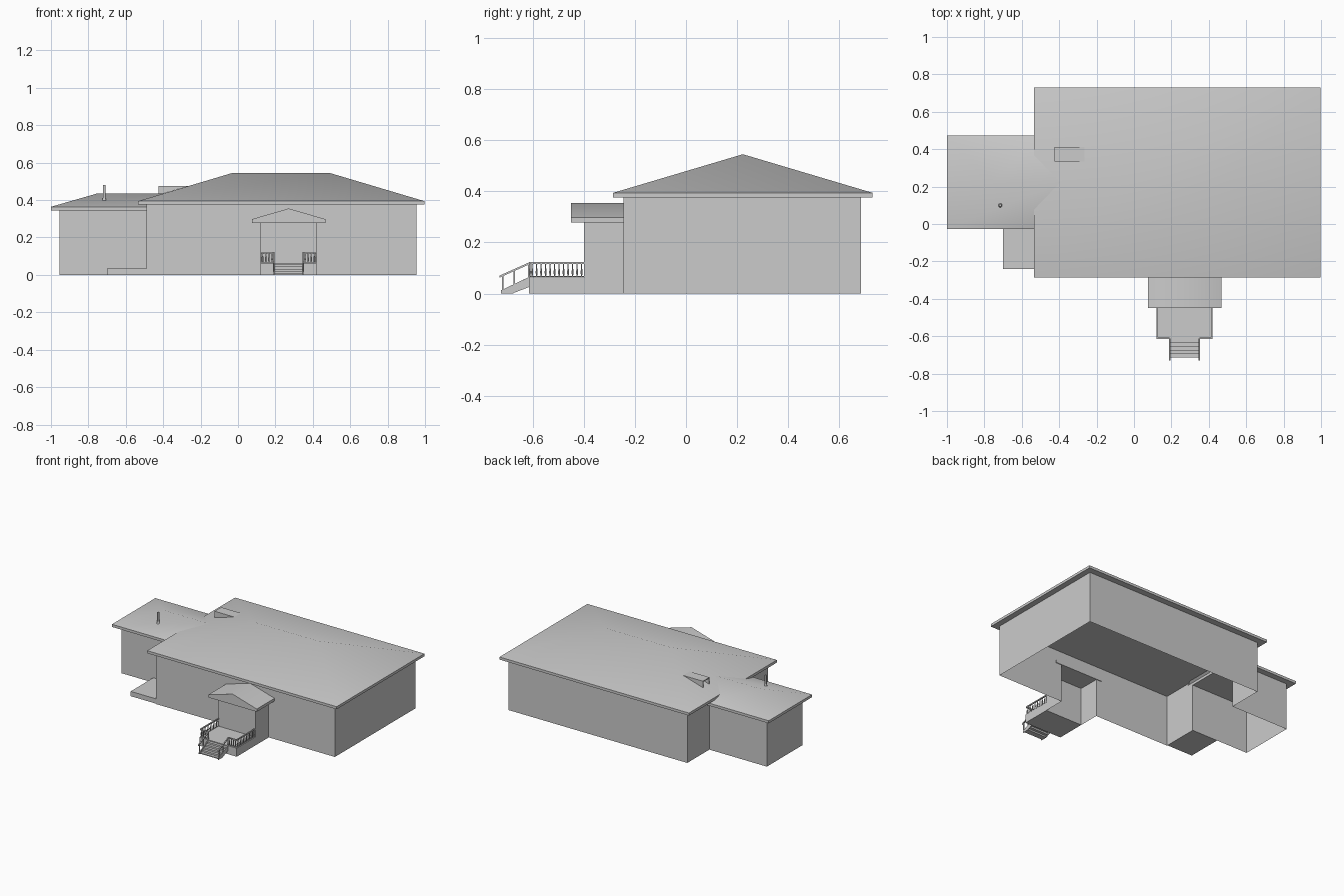
import bpy, bmesh, math
from mathutils import Vector

if "Cube" in bpy.data.objects:
    bpy.data.objects.remove(bpy.data.objects["Cube"], do_unlink=True)

grey = bpy.data.materials.new("plain_grey")
grey.use_nodes = True
grey.diffuse_color = (0.6, 0.6, 0.6, 1)
grey.node_tree.nodes["Principled BSDF"].inputs["Base Color"].default_value = (0.6, 0.6, 0.6, 1)


def finish(name, bm, smooth=None, fix=True):
    if fix:
        bmesh.ops.recalc_face_normals(bm, faces=bm.faces)
    mesh = bpy.data.meshes.new(name)
    bm.to_mesh(mesh)
    bm.free()
    mesh.materials.append(grey)
    ob = bpy.data.objects.new(name, mesh)
    bpy.context.collection.objects.link(ob)
    if smooth:
        bpy.ops.object.select_all(action='DESELECT')
        ob.select_set(True)
        bpy.context.view_layer.objects.active = ob
        bpy.ops.object.shade_smooth_by_angle(angle=math.radians(smooth))
    return ob


def add_box(bm, x0, x1, y0, y1, z0, z1):
    v = [bm.verts.new((x, y, z)) for x in (x0, x1) for y in (y0, y1) for z in (z0, z1)]
    for f in ((0, 1, 3, 2), (4, 6, 7, 5), (0, 4, 5, 1), (2, 3, 7, 6), (0, 2, 6, 4), (1, 5, 7, 3)):
        bm.faces.new([v[i] for i in f])


def add_prism(bm, loop, offset):
    """Extrude a closed planar loop of points along an offset."""
    a = [bm.verts.new(p) for p in loop]
    b = [bm.verts.new(Vector(p) + Vector(offset)) for p in loop]
    bm.faces.new(a)
    bm.faces.new(b[::-1])
    for i in range(len(a)):
        j = (i + 1) % len(a)
        bm.faces.new((a[i], a[j], b[j], b[i]))


def add_wall(bm, path, z0, z1):
    """Thin wall following a plan path."""
    for (ax, ay), (bx, by) in zip(path, path[1:]):
        bm.faces.new([bm.verts.new(p) for p in
                      ((ax, ay, z0), (bx, by, z0), (bx, by, z1), (ax, ay, z1))])


def hip_roof(name, x0, x1, y0, y1, z0, z1, ridge_x, ridge_z):
    bm = bmesh.new()
    plan = [(x0, y0), (x1, y0), (x1, y1), (x0, y1)]
    lo = [bm.verts.new((x, y, z0)) for x, y in plan]
    hi = [bm.verts.new((x, y, z1)) for x, y in plan]
    w, e = [bm.verts.new((x, (y0 + y1) / 2, ridge_z)) for x in ridge_x]
    bm.faces.new(lo[::-1])
    for i in range(4):
        j = (i + 1) % 4
        bm.faces.new((lo[i], lo[j], hi[j], hi[i]))
    for f in ((hi[0], hi[1], e, w), (hi[1], hi[2], e), (hi[2], hi[3], w, e), (hi[3], hi[0], w)):
        bm.faces.new(f)
    return finish(name, bm, 40)


# Walls, open underneath
W, E, S, N = -0.49, 0.955, -0.245, 0.685
PW, PE = 0.12, 0.42
bm = bmesh.new()
add_wall(bm, [(W, 0.02), (W, S), (PW, S)], 0, 0.375)
add_wall(bm, [(PE, S), (E, S), (E, N), (W, N), (W, 0.43)], 0, 0.375)
add_wall(bm, [(PW, S), (PE, S)], 0.28, 0.375)
finish("main_walls", bm, fix=False)

bm = bmesh.new()
add_wall(bm, [(W, 0.43), (-0.955, 0.43), (-0.955, 0.02), (W, 0.02)], 0, 0.345)
finish("wing_walls", bm, fix=False)

bm = bmesh.new()
add_wall(bm, [(PW, S), (PW, -0.40), (PE, -0.40), (PE, S)], 0, 0.28)
finish("porch_walls", bm, fix=False)

# Roofs
hip_roof("main_roof", -0.535, 0.997, -0.285, 0.73, 0.375, 0.394, (-0.03, 0.49), 0.545)
hip_roof("wing_roof", -1.0, W, -0.028, 0.473, 0.345, 0.364, (-0.75, -0.39), 0.436)

bm = bmesh.new()
gable = [(0.075, 0.278), (0.467, 0.278), (0.467, 0.298), (0.271, 0.355), (0.075, 0.298)]
add_prism(bm, [(x, -0.45, z) for x, z in gable], (0, 0.21, 0))
finish("porch_roof", bm, 40)

# Roof hood, open toward the wing
bm = bmesh.new()
hood = [(-0.424, 0.428), (-0.265, 0.475), (-0.424, 0.475)]
for y in (0.335, 0.405):
    add_prism(bm, [(x, y, z) for x, z in hood], (0, 0.006, 0))
add_box(bm, -0.424, -0.265, 0.335, 0.411, 0.469, 0.475)
finish("roof_hood", bm)

# Vent pipe with flared foot
bm = bmesh.new()
for r1, r2, z0, z1 in ((0.007, 0.007, 0.395, 0.48), (0.012, 0.007, 0.395, 0.415)):
    res = bmesh.ops.create_cone(bm, cap_ends=True, segments=12, radius1=r1, radius2=r2, depth=z1 - z0)
    bmesh.ops.translate(bm, verts=res["verts"], vec=(-0.715, 0.1, (z0 + z1) / 2))
finish("vent_pipe", bm, 35)

# Low slab and porch deck
bm = bmesh.new()
add_box(bm, -0.70, W, -0.24, 0.02, 0, 0.035)
finish("side_slab", bm)
bm = bmesh.new()
add_box(bm, PW, PE, -0.615, -0.40, 0, 0.062)
finish("porch_deck", bm)

# Steps with sloped side boards
SW, SE, TOP = 0.19, 0.35, -0.615
bm = bmesh.new()
for i in range(5):
    y, z = TOP - 0.02 * i, 0.062 - 0.0122 * (i + 0.5)
    add_box(bm, SW, SE, y - 0.02, y, max(z - 0.02, 0), z)
side = [(TOP, 0.025), (TOP, 0.064), (-0.725, 0.012), (-0.725, 0), (-0.68, 0)]
for x in (SW, SE - 0.006):
    add_prism(bm, [(x, y, z) for y, z in side], (0.006, 0, 0))
finish("front_steps", bm)


# Railings with turned balusters
def add_rail(bm, a, b, half=0.004):
    a, b = Vector(a), Vector(b)
    across = (b - a).cross(Vector((0, 0, 1))).normalized() * half
    up = Vector((0, 0, half))
    add_prism(bm, [a - across - up, a + across - up, a + across + up, a - across + up], b - a)


def add_baluster(bm, x, y, z, height):
    profile = [(0.0025, 0), (0.0045, 0.3), (0.002, 0.75), (0.0035, 1)]
    rings = [[bm.verts.new((x + r * math.cos(k * math.pi / 3), y + r * math.sin(k * math.pi / 3),
                            z + t * height)) for k in range(6)] for r, t in profile]
    for lo, hi in zip(rings, rings[1:]):
        for k in range(6):
            j = (k + 1) % 6
            bm.faces.new((lo[k], lo[j], hi[j], hi[k]))


def railing(name, a, b, count, height=0.052):
    bm = bmesh.new()
    a, b = Vector(a), Vector(b)
    rise = Vector((0, 0, height))
    add_rail(bm, a + rise, b + rise)
    add_rail(bm, a, b, 0.002)
    for i in range(count):
        p = a.lerp(b, (i + 0.5) / count)
        add_baluster(bm, p.x, p.y, p.z, height)
    return finish(name, bm, 40)


mid = (PW + PE) / 2
for label, s in (("right", -1), ("left", 1)):
    outer, inner = mid + s * 0.146, mid + s * 0.08
    railing(label + "_deck_railing", (outer, -0.40, 0.067), (outer, -0.611, 0.067), 12)
    railing(label + "_front_railing", (outer, -0.611, 0.067), (inner, -0.611, 0.067), 4)
    # Stair handrail with posts
    bm = bmesh.new()
    add_rail(bm, (inner, -0.611, 0.119), (inner, -0.73, 0.066))
    for y in (-0.615, -0.672, -0.717):
        z = 0.119 + (y + 0.611) * 0.445
        add_box(bm, inner - 0.003, inner + 0.003, y - 0.003, y + 0.003, z - 0.056, z)
    finish(label + "_stair_railing", bm)
